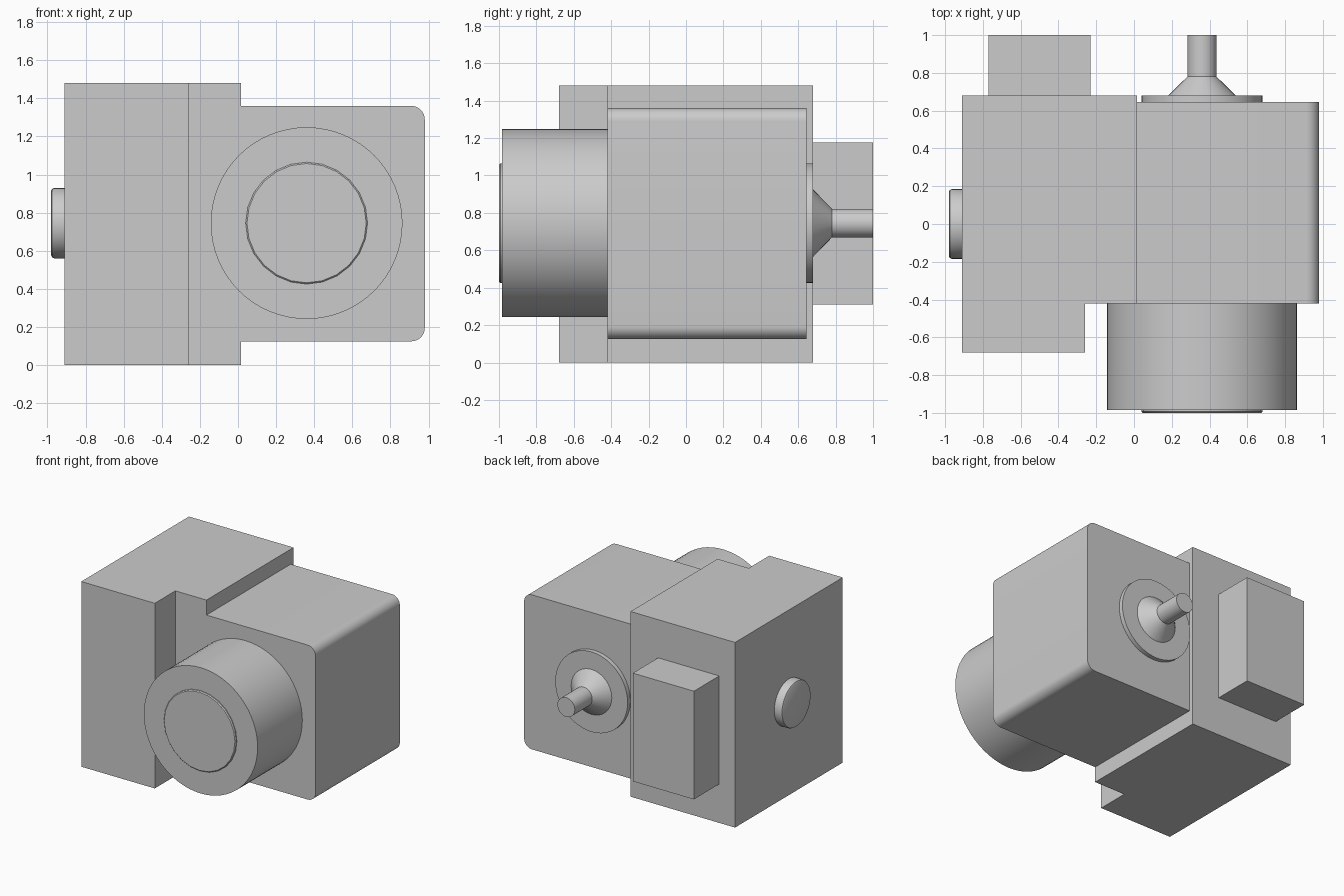
import bpy
import bmesh
import math
from mathutils import Matrix

if "Cube" in bpy.data.objects:
    bpy.data.objects.remove(bpy.data.objects["Cube"], do_unlink=True)

GREY = (0.6, 0.6, 0.6, 1.0)
grey = bpy.data.materials.new("plain grey")
grey.use_nodes = True
grey.diffuse_color = GREY
grey.node_tree.nodes["Principled BSDF"].inputs["Base Color"].default_value = GREY

AXIS_X, AXIS_Z = 0.36, 0.745


def finish(name, bm, smooth=False):
    bmesh.ops.recalc_face_normals(bm, faces=bm.faces)
    mesh = bpy.data.meshes.new(name)
    bm.to_mesh(mesh)
    bm.free()
    mesh.materials.append(grey)
    obj = bpy.data.objects.new(name, mesh)
    bpy.context.collection.objects.link(obj)
    if smooth:
        bpy.ops.object.select_all(action="DESELECT")
        obj.select_set(True)
        bpy.context.view_layer.objects.active = obj
        bpy.ops.object.shade_smooth_by_angle(angle=math.radians(30))
    return obj


def prism(name, outline, z0, z1):
    """Extrude an x-y outline upwards."""
    bm = bmesh.new()
    face = bm.faces.new([bm.verts.new((x, y, z0)) for x, y in outline])
    top = bmesh.ops.extrude_face_region(bm, geom=[face])
    verts = [g for g in top["geom"] if isinstance(g, bmesh.types.BMVert)]
    bmesh.ops.translate(bm, verts=verts, vec=(0, 0, z1 - z0))
    return finish(name, bm)


def box(name, x0, x1, y0, y1, z0, z1):
    return prism(name, [(x0, y0), (x1, y0), (x1, y1), (x0, y1)], z0, z1)


def turned(name, profile, matrix, sides):
    """Lathe a (radius, height) profile around its axis and cap both ends."""
    bm = bmesh.new()
    rings = []
    for r, h in profile:
        angles = [2 * math.pi * i / sides for i in range(sides)]
        rings.append([bm.verts.new((r * math.cos(a), r * math.sin(a), h)) for a in angles])
    for low, high in zip(rings, rings[1:]):
        for i in range(sides):
            j = (i + 1) % sides
            bm.faces.new((low[i], low[j], high[j], high[i]))
    bm.faces.new(rings[0])
    bm.faces.new(rings[-1])
    bm.transform(matrix)
    return finish(name, bm, smooth=True)


# Tall stepped body
prism("main_body", [(-0.91, -0.68), (-0.26, -0.68), (-0.26, -0.42),
                    (0.015, -0.42), (0.015, 0.68), (-0.91, 0.68)], 0, 1.48)

# Side housing with rounded outer edges
housing = box("side_housing", 0.0, 0.98, -0.42, 0.645, 0.125, 1.36)
bm = bmesh.new()
bm.from_mesh(housing.data)
outer = [e for e in bm.edges if all(v.co.x > 0.9 for v in e.verts)
         and abs(e.verts[0].co.y - e.verts[1].co.y) > 0.5]
bmesh.ops.bevel(bm, geom=outer, offset=0.07, segments=8, profile=0.5, affect="EDGES")
bm.to_mesh(housing.data)
bm.free()
bpy.ops.object.select_all(action="DESELECT")
housing.select_set(True)
bpy.context.view_layer.objects.active = housing
bpy.ops.object.shade_smooth_by_angle(angle=math.radians(30))

# Rear box
box("rear_box", -0.77, -0.23, 0.67, 1.0, 0.31, 1.175)

# Front drum and its end disc
axis = Matrix.Translation((AXIS_X, 0, AXIS_Z))
forward = axis @ Matrix.Rotation(math.pi / 2, 4, "X")
turned("front_drum", [(0.503, 0.41), (0.503, 0.985)], forward, 64)
turned("drum_disc", [(0.32, 0.97), (0.32, 0.993), (0.313, 1.0)], forward, 24)

# Rear flange, cone and shaft
backward = axis @ Matrix.Rotation(-math.pi / 2, 4, "X")
turned("rear_flange", [(0.32, 0.63), (0.32, 0.68)], backward, 48)
turned("rear_shaft", [(0.18, 0.67), (0.18, 0.68), (0.077, 0.78), (0.077, 1.0)],
       backward, 32)

# Side knob
sideways = Matrix.Translation((0, 0, AXIS_Z)) @ Matrix.Rotation(-math.pi / 2, 4, "Y")
turned("side_knob", [(0.185, 0.9), (0.185, 0.965), (0.18, 0.975), (0.17, 0.98)],
       sideways, 32)
